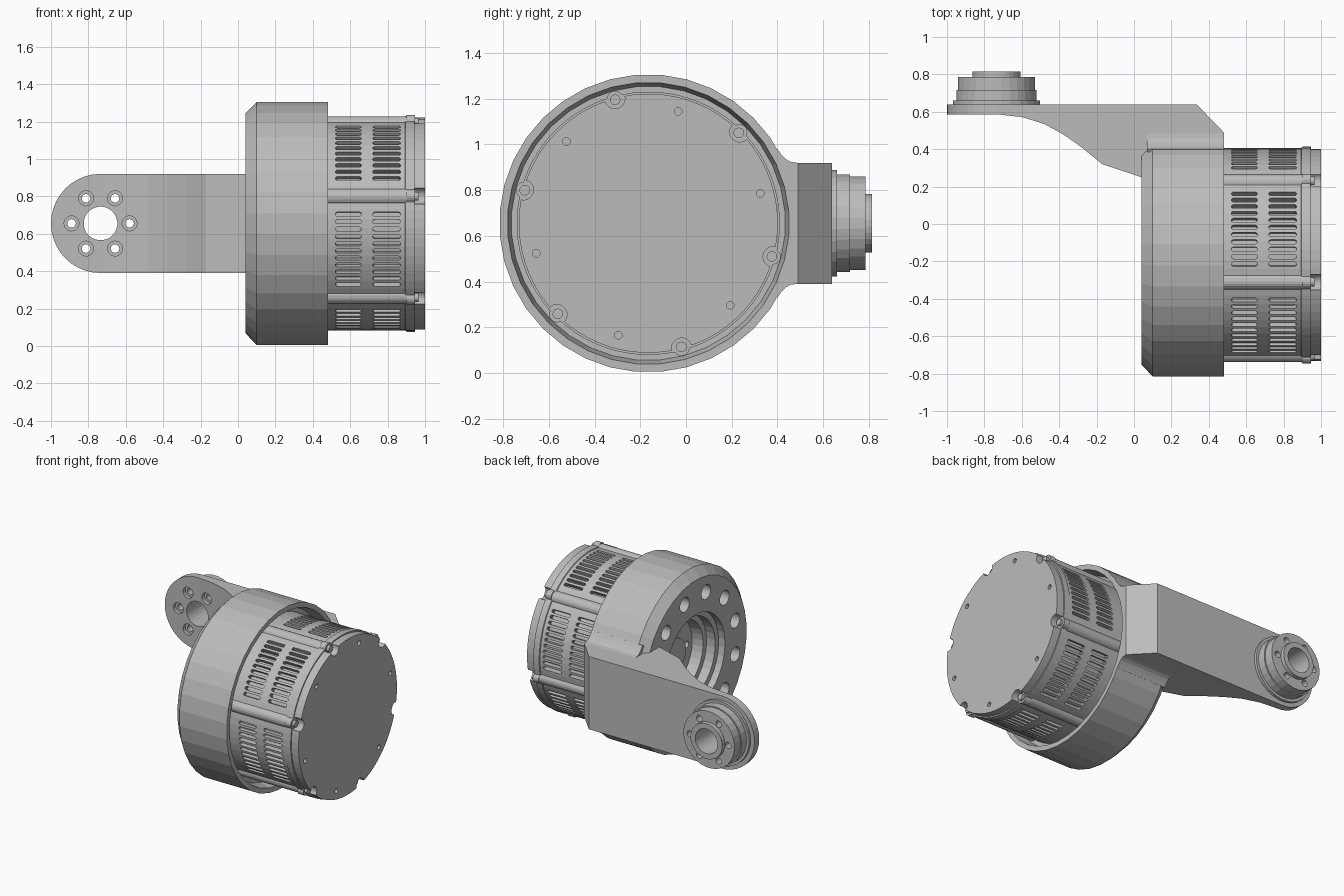
import bpy, bmesh, math
from mathutils import Vector

if "Cube" in bpy.data.objects:
    bpy.data.objects.remove(bpy.data.objects["Cube"])

CY, CZ = -0.165, 0.655          # motor axis (runs along x)
AX = -0.735                     # arm pivot x (axis runs along y)

grey = bpy.data.materials.new("machined_grey")
grey.diffuse_color = (0.5, 0.5, 0.5, 1)
grey.use_nodes = True
grey.node_tree.nodes["Principled BSDF"].inputs["Base Color"].default_value = grey.diffuse_color


def finish(name, bm):
    bmesh.ops.remove_doubles(bm, verts=bm.verts, dist=1e-5)
    bmesh.ops.recalc_face_normals(bm, faces=bm.faces)
    me = bpy.data.meshes.new(name)
    bm.to_mesh(me)
    bm.free()
    me.materials.append(grey)
    ob = bpy.data.objects.new(name, me)
    bpy.context.collection.objects.link(ob)
    return ob


def circle(cx, cy, r, n=24, phase=0.0):
    return [(cx + r * math.cos(phase + 2 * math.pi * i / n),
             cy + r * math.sin(phase + 2 * math.pi * i / n)) for i in range(n)]


def polar(r, deg):
    a = math.radians(deg)
    return CY + r * math.cos(a), CZ + r * math.sin(a)


def prisms(name, items, axis):
    """Several (outline, start, end) prisms along one axis in one mesh."""
    place = {"x": lambda p, d: (d, p[0], p[1]),
             "y": lambda p, d: (p[0], d, p[1]),
             "z": lambda p, d: (p[0], p[1], d)}[axis]
    bm = bmesh.new()
    for pts, a, b in items:
        lo = [bm.verts.new(place(p, a)) for p in pts]
        hi = [bm.verts.new(place(p, b)) for p in pts]
        bm.faces.new(lo)
        bm.faces.new(hi)
        for i in range(len(pts)):
            j = (i + 1) % len(pts)
            bm.faces.new((lo[i], lo[j], hi[j], hi[i]))
    return finish(name, bm)


def lathe(name, profile, n, axis):
    """Turn a (distance, radius) profile about the motor or pivot axis."""
    bm = bmesh.new()
    rings = []
    for i in range(n):
        a = 2 * math.pi * (i + 0.5) / n
        c, s = math.cos(a), math.sin(a)
        rings.append([bm.verts.new((d, CY + r * c, CZ + r * s) if axis == "x"
                                   else (AX + r * c, d, CZ + r * s)) for d, r in profile])
    solid = profile[0][1] == 0
    m = len(profile)
    for i in range(n):
        p, q = rings[i], rings[(i + 1) % n]
        for k in range(m - 1 if solid else m):
            j = (k + 1) % m
            bm.faces.new((p[k], p[j], q[j], q[k]))
    return finish(name, bm)


def boolean(ob, cutter, op="DIFFERENCE", keep=False):
    mod = ob.modifiers.new("cut", "BOOLEAN")
    mod.operation, mod.object, mod.solver = op, cutter, "EXACT"
    bpy.context.view_layer.objects.active = ob
    bpy.ops.object.modifier_apply(modifier=mod.name)
    if not keep:
        bpy.data.objects.remove(cutter, do_unlink=True)


# Housing ring with stepped bore at the front and a motor pocket at the back
housing = lathe("housing", [
    (0.20, 0), (0.20, 0.12), (0.24, 0.12), (0.24, 0.25), (0.16, 0.26), (0.16, 0.30),
    (0.09, 0.30), (0.09, 0.34), (0.04, 0.34), (0.04, 0.59), (0.10, 0.652),
    (0.48, 0.652), (0.48, 0.617), (0.40, 0.60), (0.40, 0)], 36, "x")
holes = [(circle(*polar(0.475, 15 + 30 * k), 0.053), 0.0, 0.16) for k in range(12)]
holes += [(circle(*polar(0.185, 60 * k), 0.025, 12), 0.2, 0.3) for k in range(6)]
boolean(housing, prisms("hole_cutter", holes, "x"))

# Arm: side profile intersected with a round-ended outline
arm = prisms("arm", [([
    (-1.0, 0.64), (0.335, 0.64), (0.48, 0.49), (0.48, 0.47), (0.38, 0.47), (0.38, 0.40),
    (0.30, 0.40), (0.06, 0.243), (0.04, 0.25), (-0.17, 0.32), (-0.28, 0.41), (-0.38, 0.48),
    (-0.48, 0.535), (-0.60, 0.572), (-0.72, 0.585), (-1.0, 0.585)], 0.3, 1.0)], "z")
end = [(AX + 0.265 * math.cos(a), CZ + 0.265 * math.sin(a))
       for a in (math.pi / 2 + math.pi * i / 20 for i in range(21))]
outline = prisms("arm_outline", [(end + [(0.6, CZ - 0.265), (0.6, CZ + 0.265)], 0, 1)], "y")
boolean(arm, outline, "INTERSECT")

# Neck fillets blending the arm into the housing
half = [(0.40, 0.325), (0.418, 0.300), (0.436, 0.281), (0.457, 0.269), (0.485, 0.265)]
inner = [polar(0.635, d) for d in range(-30, 31, 5)]
neck_pts = ([(y, CZ + h) for y, h in half] + [(y, CZ - h) for y, h in half[::-1]] + inner)
prisms("neck_fillet", [(neck_pts, 0.07, 0.48)], "x")

# Pivot boss on the arm end
boss = lathe("pivot_boss", [
    (0.62, 0.09), (0.62, 0.235), (0.66, 0.235), (0.66, 0.215), (0.717, 0.215),
    (0.717, 0.206), (0.785, 0.206), (0.785, 0.128), (0.815, 0.128), (0.815, 0.09)], 28, "y")
ring = [(AX + 0.155 * math.cos(math.pi * k / 3), CZ + 0.155 * math.sin(math.pi * k / 3))
        for k in range(6)]
through = prisms("pivot_holes", [(circle(*p, 0.023, 16), 0.4, 0.9) for p in ring], "y")
boolean(boss, through, keep=True)
boolean(arm, through)
bore = [(circle(AX, CZ, 0.09, 28, math.pi / 28), 0.4, 0.9)]
boolean(arm, prisms("counterbores", bore + [(circle(*p, 0.04, 20), 0.4, 0.61) for p in ring], "y"))

# Motor can with vent slots
motor = lathe("motor_can", [(0.39, 0), (0.39, 0.57), (0.893, 0.57), (0.896, 0.576),
                            (0.943, 0.576), (0.943, 0)], 72, "x")
bm = bmesh.new()
W = 0.0115
for panel in range(6):
    for k in range(-5, 6):
        a = math.radians(15 + 60 * panel + 4 * k)
        out = Vector((0, math.cos(a), math.sin(a)))
        tan = Vector((0, -math.sin(a), math.cos(a)))
        for x0, x1 in ((0.52, 0.66), (0.72, 0.87)):
            pts = [(x1 - W + W * math.cos(t), W * math.sin(t))
                   for t in (math.pi * (i / 4 - 0.5) for i in range(5))]
            pts += [(x0 + x1 - x, -t) for x, t in pts]
            lo, hi = ([bm.verts.new(Vector((x, CY, CZ)) + out * r + tan * t) for x, t in pts]
                      for r in (0.535, 0.60))
            bm.faces.new(lo)
            bm.faces.new(hi)
            for i in range(10):
                j = (i + 1) % 10
                bm.faces.new((lo[i], lo[j], hi[j], hi[i]))
boolean(motor, finish("slot_cutter", bm))

# Bolt ribs along the can, each with a screw hole
bolt_angles = [45 + 60 * k for k in range(6)]
ribs = prisms("bolt_ribs", [(circle(*polar(0.546, d), 0.045, 20), 0.39, 0.944)
                            for d in bolt_angles], "x")
prisms("bolt_collars", [(circle(*polar(0.565, d), r, 20), 0.90, 0.946)
                        for d in bolt_angles for r in (0.034,)], "x")
prisms("screw_heads", [(circle(*polar(0.56, d), 0.023, 16), 0.94, 0.965)
                       for d in bolt_angles], "x")

# End cap with bolt notches and small pin holes
cap = lathe("end_cap", [(0.94, 0), (0.94, 0.567), (1.0, 0.567), (1.0, 0)], 72, "x")
cuts = [(circle(*polar(0.565, d), 0.044, 20), 0.93, 1.1) for d in bolt_angles]
cuts += [(circle(*polar(0.507, d + 30), 0.017, 12), 0.97, 1.1) for d in bolt_angles]
boolean(cap, prisms("cap_cutter", cuts, "x"))
